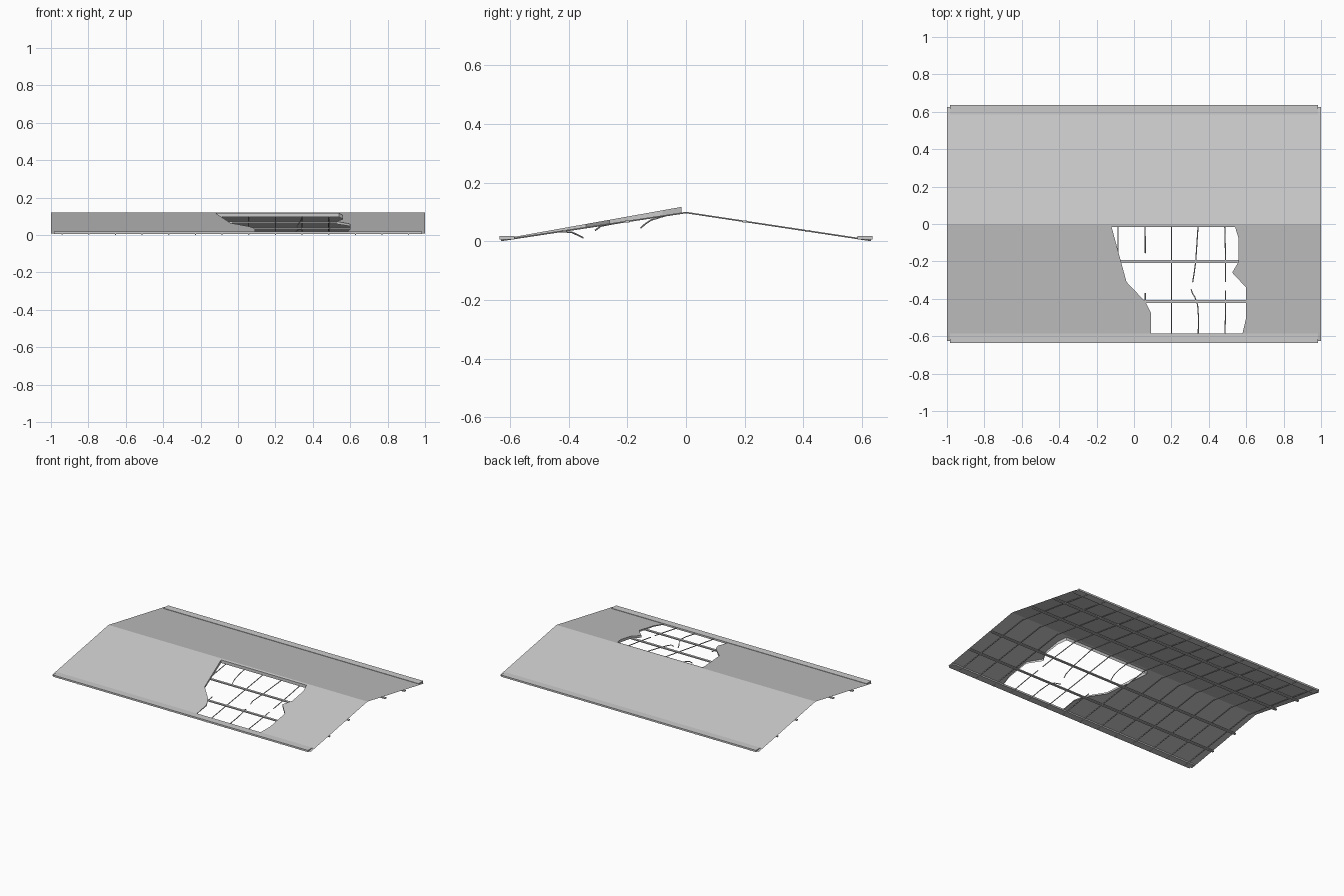
import bpy, bmesh
from mathutils import Vector
from mathutils.geometry import tessellate_polygon

if "Cube" in bpy.data.objects:
    bpy.data.objects.remove(bpy.data.objects["Cube"])


def roof_z(y):
    return 0.120 - 0.179 * abs(y)


def frame_z(y):
    return 0.098 - 0.149 * abs(y)


def finish(bm, name):
    me = bpy.data.meshes.new(name)
    bm.to_mesh(me)
    bm.free()
    ob = bpy.data.objects.new(name, me)
    bpy.context.collection.objects.link(ob)
    return ob


def box(name, lo, hi):
    bm = bmesh.new()
    bmesh.ops.create_cube(bm, size=1)
    for v in bm.verts:
        v.co = [lo[i] + (v.co[i] + 0.5) * (hi[i] - lo[i]) for i in range(3)]
    return finish(bm, name)


# Roof covering with a torn hole in the front slope
EAVE = 0.625
outer = [(-1, -EAVE), (1, -EAVE), (1, 0), (-1, 0)]
hole = [(-.12, -.015), (.54, -.015), (.56, -.08), (.56, -.2), (.525, -.26),
        (.6, -.34), (.6, -.5), (.58, -.585), (.09, -.585), (.09, -.475),
        (.06, -.415), (-.04, -.31), (-.07, -.2)]
loops = [[Vector((x, y, 0)) for x, y in lp] for lp in (outer, hole)]
bm = bmesh.new()
vs = [bm.verts.new((x, y, roof_z(y))) for x, y in outer + hole]
for tri in tessellate_polygon(loops):
    bm.faces.new([vs[i] for i in tri])
back = [bm.verts.new((x, EAVE, roof_z(EAVE))) for x in (1, -1)]
bm.faces.new((vs[3], vs[2], back[0], back[1]))
bm.normal_update()
for f in bm.faces:
    if f.normal.z < 0:
        f.normal_flip()
# Torn rim hanging down to the frame
rim = vs[4:]
low = [bm.verts.new((x, y, frame_z(y))) for x, y in hole]
n = len(rim)
for i in range(n):
    j = (i + 1) % n
    bm.faces.new((rim[i], rim[j], low[j], low[i]))
finish(bm, "roof_covering")

# Eave trim
for s, side in ((-1, "front"), (1, "back")):
    a, b = sorted((s * 0.585, s * 0.635))
    box(side + "_eave_trim", (-0.985, a, 0.006), (0.985, b, 0.018))

# Long battens under both slopes
for s, side in ((-1, "front"), (1, "back")):
    for k, y in enumerate((0.2, 0.415)):
        z = frame_z(y)
        box(f"{side}_batten_{k}", (-1.0, s * y - 0.008, z - 0.004),
            (1.0, s * y + 0.008, z + 0.003))

# Cross rods, some snapped and bent inside the hole
cu = bpy.data.curves.new("cross_rods", "CURVE")
cu.dimensions = "3D"
cu.bevel_depth = 0.003
cu.bevel_resolution = 1
cu.use_fill_caps = True


def rod(pts):
    sp = cu.splines.new("POLY")
    sp.points.add(len(pts) - 1)
    for p, co in zip(sp.points, pts):
        p.co = (*co, 1)


def on(x, y):
    return (x, y, frame_z(y))


# x position: (bent tip of upper piece, bent lower piece)
broken = {
    7: ([on(.06, -.07), (.06, -.12, .072), (.06, -.138, .06), (.06, -.155, .045)],
        [on(.06, -.44), on(.06, -.37)]),
    9: ([on(.342, -.02), on(.33, -.2), (.322, -.26, .058), (.317, -.29, .052), (.314, -.31, .037)],
        [on(.345, -.5), (.34, -.43, .033), (.325, -.39, .031), (.312, -.37, .022), (.306, -.35, .012)]),
    10: ([on(.49, -.2), on(.49, -.31)],
         [on(.49, -.45), on(.49, -.355)]),
}
for k in range(14):
    x = 0.2 + (k - 8) * 0.1425
    top = [(x, 0.63, 0.003), on(x, 0)]
    foot = (x, -0.63, 0.003)
    if k in broken:
        upper, lower = broken[k]
        rod(top + upper)
        rod([foot] + lower)
    else:
        rod(top + [foot])
ob = bpy.data.objects.new("cross_rods", cu)
bpy.context.collection.objects.link(ob)
bpy.context.view_layer.objects.active = ob
ob.select_set(True)
bpy.ops.object.convert(target="MESH")
bpy.ops.object.shade_smooth_by_angle()
